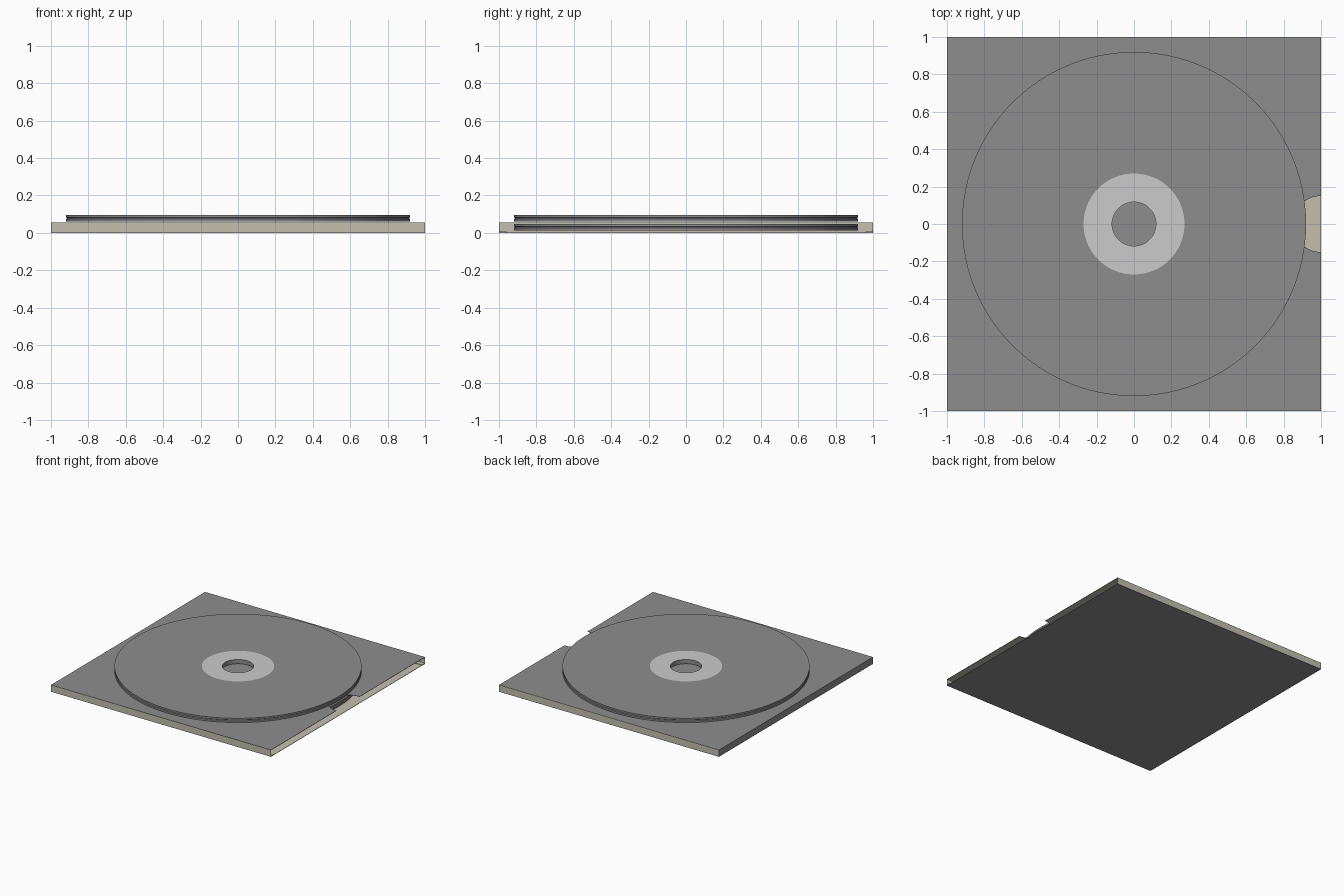
import bpy, bmesh, math
from mathutils import Vector

if "Cube" in bpy.data.objects:
    bpy.data.objects.remove(bpy.data.objects["Cube"])

SIDES = 96
T = 0.003        # card thickness
H = 0.056        # sleeve height


def material(name, rgb):
    m = bpy.data.materials.new(name)
    m.diffuse_color = (*rgb, 1)
    m.use_nodes = True
    m.node_tree.nodes["Principled BSDF"].inputs["Base Color"].default_value = m.diffuse_color
    return m


grey = material("grey_card", (0.27, 0.27, 0.27))
cream = material("cream_card", (0.55, 0.52, 0.43))
white = material("label_paper", (0.72, 0.73, 0.74))


def finish(name, bm, mats):
    bmesh.ops.recalc_face_normals(bm, faces=bm.faces)
    bm.normal_update()
    me = bpy.data.meshes.new(name)
    for m in mats:
        me.materials.append(m)
    ob = bpy.data.objects.new(name, me)
    bpy.context.collection.objects.link(ob)
    return ob


def panel(name, outline, z0, z1, cream_side=None):
    """Extruded outline; faces looking along cream_side get the cream lining."""
    bm = bmesh.new()
    face = bm.faces.new([bm.verts.new((x, y, z0)) for x, y in outline])
    up = bmesh.ops.extrude_face_region(bm, geom=[face])["geom"]
    bmesh.ops.translate(bm, vec=(0, 0, z1 - z0),
                        verts=[v for v in up if isinstance(v, bmesh.types.BMVert)])
    ob = finish(name, bm, [grey, cream])
    if cream_side:
        for f in bm.faces:
            f.material_index = int(f.normal.dot(Vector(cream_side)) > 0.9)
    else:
        for f in bm.faces:
            f.material_index = 1
    bm.to_mesh(ob.data)
    bm.free()
    return ob


def rect(x0, x1, y0, y1):
    return [(x0, y0), (x1, y0), (x1, y1), (x0, y1)]


def record(name, z, h):
    """Lathed disc with a spindle hole, label rings and a grooved rim."""
    hole, lab, rim = 0.117, 0.27, 0.92
    prof = [(hole, 0), (lab, 0), (rim, 0), (rim, 0.38 * h), (rim - 0.006, 0.5 * h),
            (rim, 0.62 * h), (rim, h), (lab, h), (hole, h)]
    label_rows = {0, len(prof) - 2}
    bm = bmesh.new()
    rings = []
    for i in range(SIDES):
        a = 2 * math.pi * i / SIDES
        rings.append([bm.verts.new((r * math.cos(a), r * math.sin(a), z + k))
                      for r, k in prof])
    n = len(prof)
    for i in range(SIDES):
        a, b = rings[i], rings[(i + 1) % SIDES]
        for j in range(n):
            f = bm.faces.new((a[j], b[j], b[(j + 1) % n], a[(j + 1) % n]))
            f.material_index = int(j in label_rows)
    ob = finish(name, bm, [grey, white])
    bm.to_mesh(ob.data)
    bm.free()
    bpy.context.view_layer.objects.active = ob
    ob.select_set(True)
    bpy.ops.object.shade_smooth_by_angle(angle=math.radians(25))
    ob.select_set(False)


# Sleeve: front panel with thumb notch, back panel, spine and side flaps
notch = [(1 - 0.15 * math.sin(math.pi * i / 24), -0.15 * math.cos(math.pi * i / 24))
         for i in range(25)]
panel("sleeve_top", [(-1, -1), (1, -1)] + notch + [(1, 1), (-1, 1)], H - T, H, (0, 0, -1))
panel("sleeve_bottom", rect(-1, 1, -1, 1), 0, T, (0, 0, 1))
panel("sleeve_spine", rect(-1, -1 + T, -1, 1), T, H - T, (1, 0, 0))
for side, s in (("front", -1), ("back", 1)):
    y0, y1 = sorted((s, s * (1 - T)))
    panel("sleeve_flap_" + side, rect(-1 + T, 1, y0, y1), 0.0, H)
    # folded-over tab glued inside each panel
    y0, y1 = sorted((s * (1 - T), s * 0.96))
    panel("fold_tab_" + side, rect(-1 + T, 1, y0, y1), T, T + 0.004)

# One record inside the sleeve, one lying on top
record("record_inside", 0.013, 0.035)
record("record_on_top", 0.061, 0.035)
